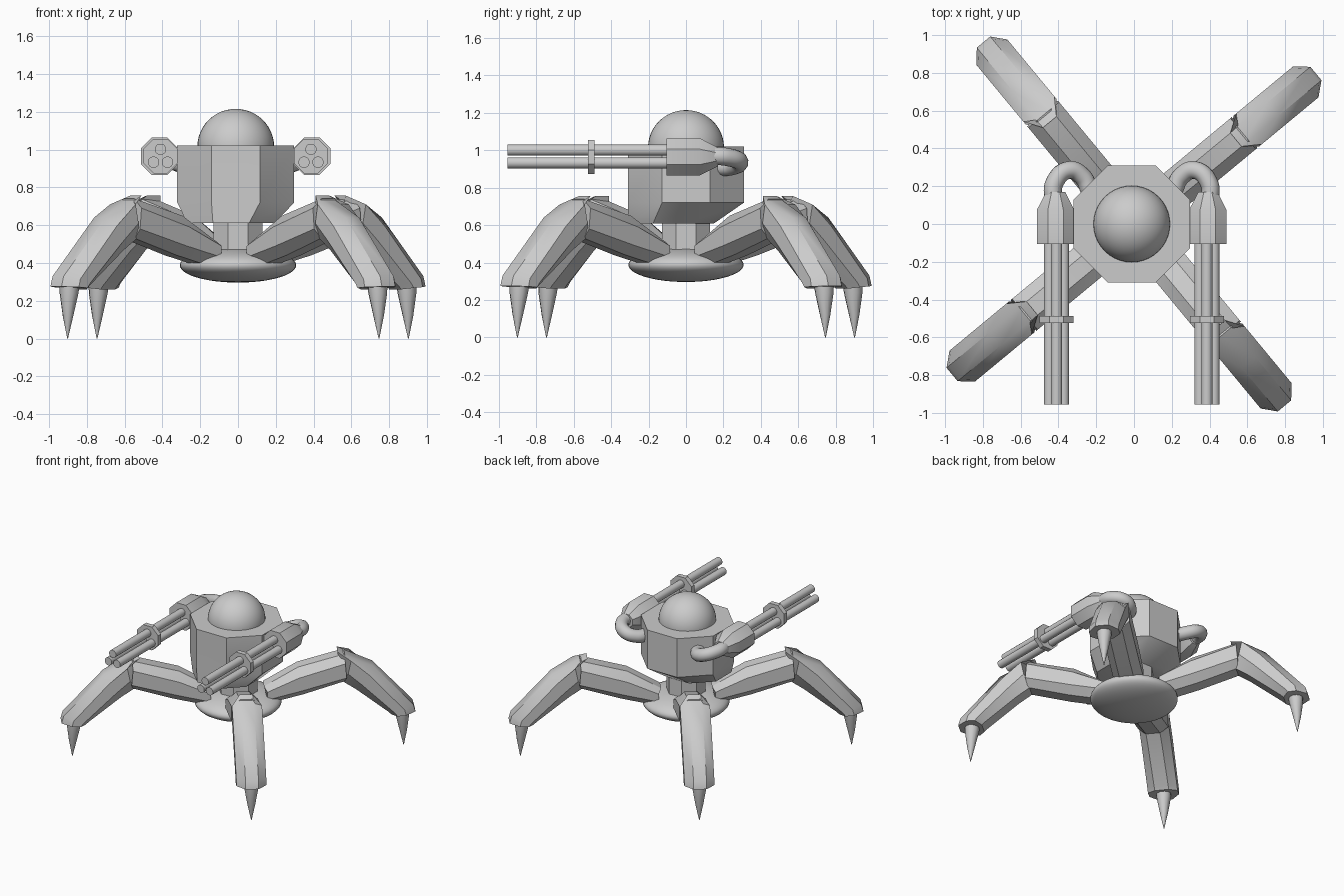
import bpy, bmesh
from math import pi, cos, sin, radians
from mathutils import Vector, Matrix

if "Cube" in bpy.data.objects:
    bpy.data.objects.remove(bpy.data.objects["Cube"])

CX = -0.012  # turret and guns sit slightly off centre


def finish(name, bm, angle=35):
    bmesh.ops.recalc_face_normals(bm, faces=bm.faces)
    me = bpy.data.meshes.new(name)
    bm.to_mesh(me)
    bm.free()
    ob = bpy.data.objects.new(name, me)
    bpy.context.collection.objects.link(ob)
    for p in me.polygons:
        p.use_smooth = True
    me.set_sharp_from_angle(angle=radians(angle))
    return ob


def loft(name, rings, angle=35):
    """Skin a list of equal-length point rings and cap both ends."""
    bm = bmesh.new()
    vs = [[bm.verts.new(p) for p in r] for r in rings]
    n = len(rings[0])
    for a, b in zip(vs, vs[1:]):
        for i in range(n):
            j = (i + 1) % n
            bm.faces.new((a[i], a[j], b[j], b[i]))
    bm.faces.new(vs[0])
    bm.faces.new(vs[-1])
    return finish(name, bm, angle)


def ring_z(r, z, n=8, cx=0, cy=0):
    return [Vector((cx + r * cos(2 * pi * (i + .5) / n),
                    cy + r * sin(2 * pi * (i + .5) / n), z)) for i in range(n)]


def ring_y(r, y, cx, cz, n=8):
    return [Vector((p.x + cx, y, p.y + cz)) for p in ring_z(r, 0, n)]


def ellipsoid(name, loc, size):
    bm = bmesh.new()
    bmesh.ops.create_uvsphere(bm, u_segments=40, v_segments=24, radius=1,
                              matrix=Matrix.Translation(loc) @ Matrix.Diagonal((*size, 1)))
    return finish(name, bm)


# Base, neck, turret and dome
ellipsoid("base_disc", (0, 0, .388), (.308, .308, .092))
loft("neck", [ring_z(.14, .42), ring_z(.14, .65)])
loft("turret", [ring_z(.25, .61, cx=CX - .025, cy=-.08),
                ring_z(.335, .72, cx=CX), ring_z(.335, 1.02, cx=CX)])
ellipsoid("dome", (CX, 0, 1.015), (.203, .203, .2))

# Leg sections as (radius, height): top, shoulder, side, underside
HALF_WIDTHS = (.046, .106, .106, .05)
UPPER = [[(.18, .51), (.20, .49), (.20, .43), (.22, .38)],
         [(.42, .65), (.42, .59), (.44, .49), (.46, .44)],
         [(.75, .74), (.75, .69), (.76, .58), (.75, .53)]]
LOWER = [[(.70, .757), (.79, .71), (.77, .61), (.72, .54)],
         [(.95, .64), (.92, .595), (.87, .52), (.83, .465)],
         [(1.235, .33), (1.17, .315), (1.10, .295), (1.06, .28)],
         [(1.25, .275), (1.18, .272), (1.12, .268), (1.08, .26)]]


def leg_rings(stations, rot):
    rings = []
    for st in stations:
        right = [Vector((r, w, z)) for (r, z), w in zip(st, HALF_WIDTHS)]
        left = [Vector((p.x, -p.y, p.z)) for p in reversed(right)]
        rings.append([rot @ p for p in right + left])
    return rings


# Four legs, each with two armoured segments and a claw
for k in range(4):
    rot = Matrix.Rotation(radians(39.6 + 90 * k), 3, 'Z')
    loft(f"upper_leg_{k + 1}", leg_rings(UPPER, rot), 30)
    loft(f"lower_leg_{k + 1}", leg_rings(LOWER, rot), 30)
    claw = [(1.155, .31, .055), (1.16, .24, .05), (1.167, .12, .028), (1.17, 0, .002)]
    loft(f"claw_{k + 1}", [[rot @ p for p in ring_z(r, z, 12, cx=x)] for x, z, r in claw], 50)


def tube(name, pts, radius):
    """Smooth hose following a spline through the points."""
    cu = bpy.data.curves.new(name, 'CURVE')
    cu.dimensions = '3D'
    cu.bevel_depth = radius
    cu.bevel_resolution = 4
    cu.use_fill_caps = True
    sp = cu.splines.new('BEZIER')
    sp.bezier_points.add(len(pts) - 1)
    for b, p in zip(sp.bezier_points, pts):
        b.co = p
        b.handle_left_type = b.handle_right_type = 'AUTO'
    ob = bpy.data.objects.new(name, cu)
    bpy.context.collection.objects.link(ob)


# Two triple-barrelled guns with feed hoses
GZ = .965
for side, s in (("left", -1), ("right", 1)):
    gx = CX + s * .398
    loft(f"{side}_gun_housing", [ring_y(.107, -.105, gx + s * .005, GZ),
                                 ring_y(.107, .075, gx + s * .005, GZ),
                                 ring_y(.055, .17, gx + s * .005, GZ)])
    loft(f"{side}_gun_collar", [ring_y(.098, -.525, gx, GZ), ring_y(.098, -.488, gx, GZ)])
    for i, (dx, dz) in enumerate([(0, .036), (-.037, -.032), (.037, -.032)]):
        loft(f"{side}_barrel_{i + 1}", [ring_y(.03, -.955, gx + dx, GZ + dz, 16),
                                        ring_y(.03, -.08, gx + dx, GZ + dz, 16)])
    tube(f"{side}_hose", [(CX + s * x, y, z) for x, y, z in
                          [(.415, .12, .97), (.41, .215, .965), (.335, .285, .94),
                           (.26, .25, .915), (.22, .17, .91)]], .048)
